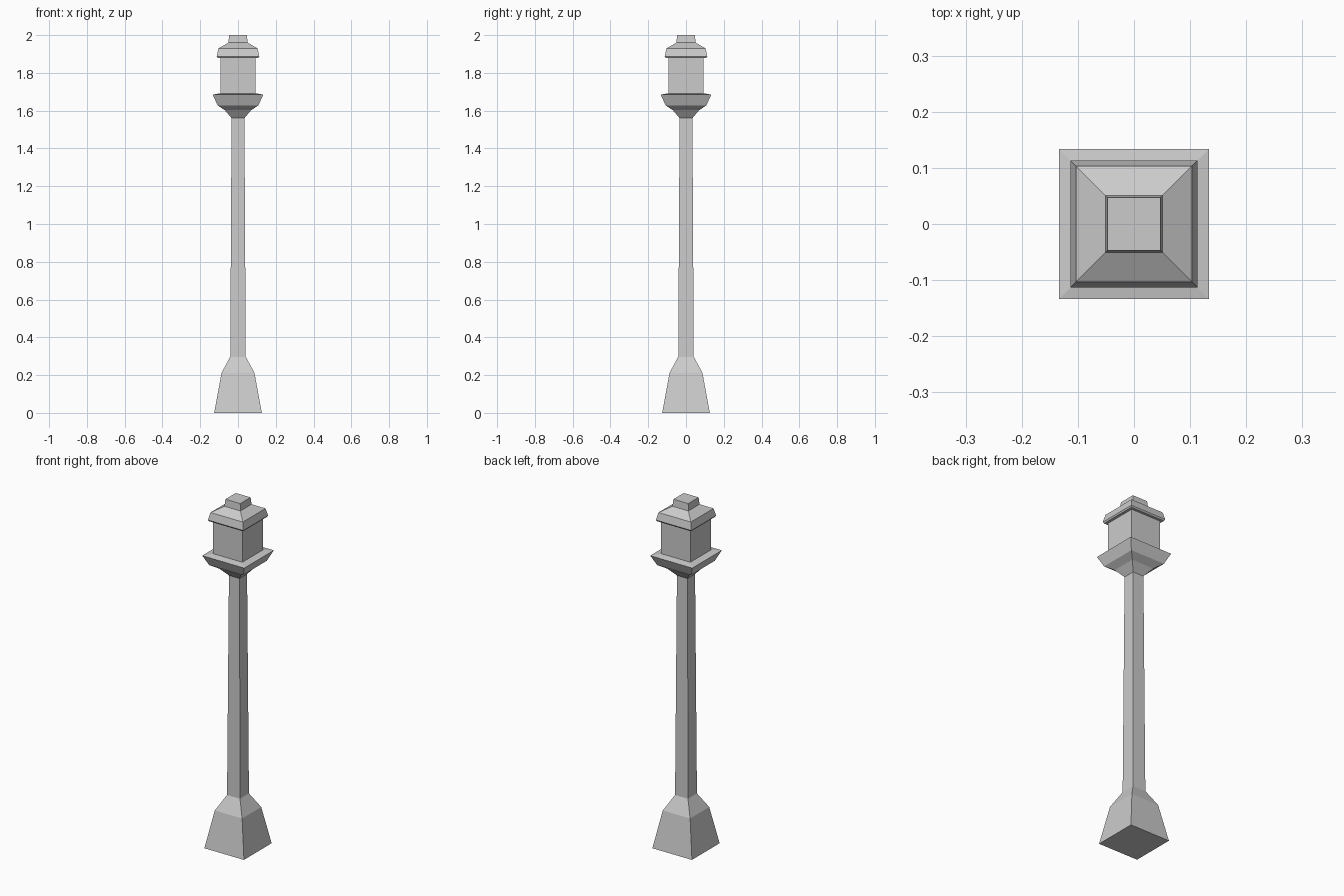
import bpy
import bmesh

cube = bpy.data.objects.get("Cube")
if cube:
    bpy.data.objects.remove(cube, do_unlink=True)

GREY = (0.6, 0.6, 0.6, 1.0)
stone = bpy.data.materials.new("light grey")
stone.use_nodes = True
stone.diffuse_color = GREY
stone.node_tree.nodes["Principled BSDF"].inputs["Base Color"].default_value = GREY


def square_loft(name, profile, cap_bottom=False, cap_top=False):
    """Join square rings, each given as (half width, height)."""
    bm = bmesh.new()
    rings = []
    for half, z in profile:
        corners = ((-1, -1), (1, -1), (1, 1), (-1, 1))
        rings.append([bm.verts.new((half * x, half * y, z)) for x, y in corners])
    for low, high in zip(rings, rings[1:]):
        for i in range(4):
            j = (i + 1) % 4
            bm.faces.new((low[i], low[j], high[j], high[i]))
    if cap_bottom:
        bm.faces.new(rings[0][::-1])
    if cap_top:
        bm.faces.new(rings[-1])
    mesh = bpy.data.meshes.new(name)
    bm.to_mesh(mesh)
    bm.free()
    mesh.materials.append(stone)
    obj = bpy.data.objects.new(name, mesh)
    bpy.context.collection.objects.link(obj)


# Flared foot with a sloped shoulder
square_loft("base", [(0.126, 0), (0.087, 0.213), (0.041, 0.297)], cap_bottom=True)

# Slightly tapering post
square_loft("post", [(0.041, 0.297), (0.034, 1.56)])

# Stepped bowl with a rim that slopes in to the lantern
square_loft("bowl", [(0.034, 1.56), (0.07, 1.603), (0.108, 1.628),
                     (0.134, 1.685), (0.093, 1.692)])

# Lantern body
square_loft("lantern", [(0.093, 1.692), (0.093, 1.88)])

# Roof with underside, eave and slope
square_loft("roof", [(0.093, 1.88), (0.108, 1.88), (0.113, 1.888),
                     (0.103, 1.93), (0.051, 1.96)])

# Finial block
square_loft("finial", [(0.051, 1.96), (0.047, 2.0)], cap_top=True)
